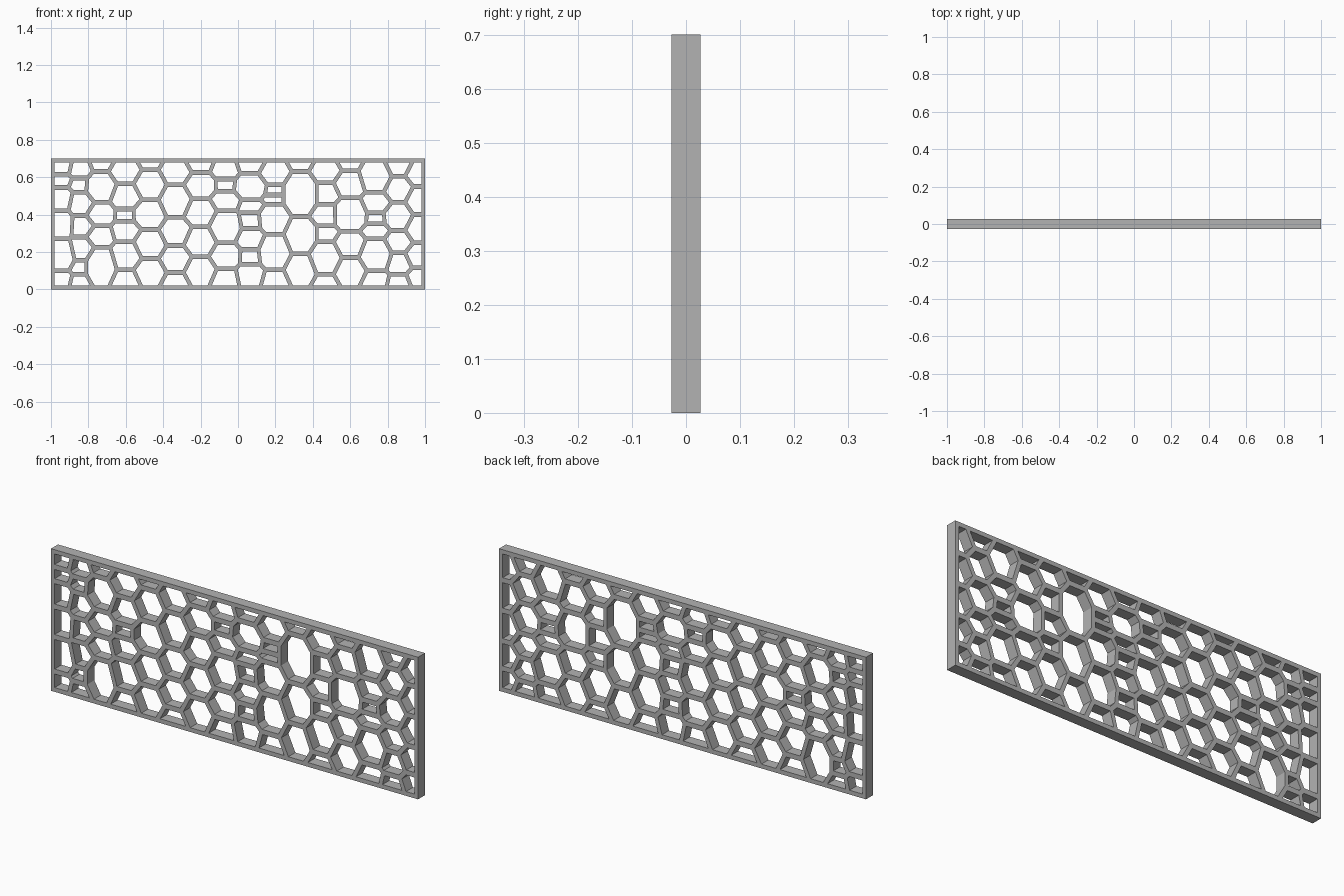
import bpy
import bmesh

cube = bpy.data.objects.get("Cube")
if cube:
    bpy.data.objects.remove(cube)

HALF_W, HEIGHT, DEPTH = 1.0, 0.7, 0.054
EDGE_X, LOW, HIGH = 0.99, 0.0085, 0.6915   # centre lines of the rim
SWAY, WALL, SQUASH = 0.022, 0.01, 0.8      # zigzag reach, half wall, bar thickening

# Heights of the level bars in each column, from -x to +x
bars = [
    [0.10, 0.27, 0.42, 0.545, 0.615],
    [0.08, 0.155, 0.28, 0.395, 0.52, 0.595],
    [0.225, 0.34, 0.465, 0.63],
    [0.105, 0.255, 0.365, 0.43, 0.565],
    [0.165, 0.32, 0.48, 0.64],
    [0.09, 0.235, 0.385, 0.56],
    [0.175, 0.335, 0.485, 0.625],
    [0.11, 0.25, 0.42, 0.525, 0.59],
    [0.135, 0.215, 0.325, 0.41, 0.48, 0.62],
    [0.105, 0.295, 0.455, 0.505, 0.56],
    [0.19, 0.39, 0.63],
    [0.08, 0.255, 0.34, 0.455, 0.57],
    [0.17, 0.31, 0.49, 0.635],
    [0.1, 0.27, 0.35, 0.41, 0.52],
    [0.08, 0.195, 0.315, 0.465, 0.605],
    [0.115, 0.25, 0.4, 0.55],
]
seams = [-EDGE_X, -0.895, -0.79] + [-0.67 + 0.1337 * i for i in range(12)] + [0.915, EDGE_X]

bm = bmesh.new()


def seam_chain(i):
    """Zigzag wall between columns i-1 and i, as (height, vertex) from low to high."""
    left = bars[i - 1] if i > 0 else []
    right = bars[i] if i < len(bars) else []
    rim = not left or not right
    points = []
    for own, other, side in ((left, right, -1), (right, left, 1)):
        for z in own:
            gap = min((abs(z - o) for o in other), default=0)
            points.append((z, 0 if rim else side * SWAY * min(1, gap / 0.05)))
    points.sort()

    def end(z, near):
        # carry the zigzag on towards the rim
        return (z, near[1] * (1 - 2 * min(1, abs(z - near[0]) / 0.077)))

    points = [end(LOW, points[0])] + points + [end(HIGH, points[-1])]
    return [(z, bm.verts.new((seams[i] + dx, 0, z * SQUASH))) for z, dx in points]


# Cells between neighbouring zigzags and bars
chains = [seam_chain(i) for i in range(len(seams))]
for c, levels in enumerate(bars):
    stops = [LOW] + levels + [HIGH]
    for z0, z1 in zip(stops, stops[1:]):
        up = [v for z, v in chains[c] if z0 <= z <= z1]
        down = [v for z, v in reversed(chains[c + 1]) if z0 <= z <= z1]
        bm.faces.new(up + down)
bmesh.ops.recalc_face_normals(bm, faces=bm.faces)

# Outer rim
outline = [e for e in bm.edges if e.is_boundary]
cells = list(bm.faces)
grown = bmesh.ops.extrude_edge_only(bm, edges=outline)["geom"]
for v in (g for g in grown if isinstance(g, bmesh.types.BMVert)):
    if abs(v.co.x) > EDGE_X - 0.001:
        v.co.x = HALF_W if v.co.x > 0 else -HALF_W
    if v.co.z < LOW * SQUASH + 0.001:
        v.co.z = 0
    elif v.co.z > HIGH * SQUASH - 0.001:
        v.co.z = HEIGHT * SQUASH

# Open the cells, leaving the walls
bmesh.ops.inset_individual(bm, faces=cells, thickness=WALL, use_even_offset=True)
bmesh.ops.delete(bm, geom=cells, context="FACES")
for v in bm.verts:
    v.co.z /= SQUASH
bmesh.ops.recalc_face_normals(bm, faces=bm.faces)

mesh = bpy.data.meshes.new("honeycomb_panel")
bm.to_mesh(mesh)
bm.free()
panel = bpy.data.objects.new("honeycomb_panel", mesh)
bpy.context.collection.objects.link(panel)

solid = panel.modifiers.new("Depth", "SOLIDIFY")
solid.thickness = DEPTH
solid.offset = 0

grey = bpy.data.materials.new("plain_grey")
grey.use_nodes = True
colour = (0.45, 0.45, 0.45, 1)
grey.diffuse_color = colour
grey.node_tree.nodes["Principled BSDF"].inputs["Base Color"].default_value = colour
mesh.materials.append(grey)
